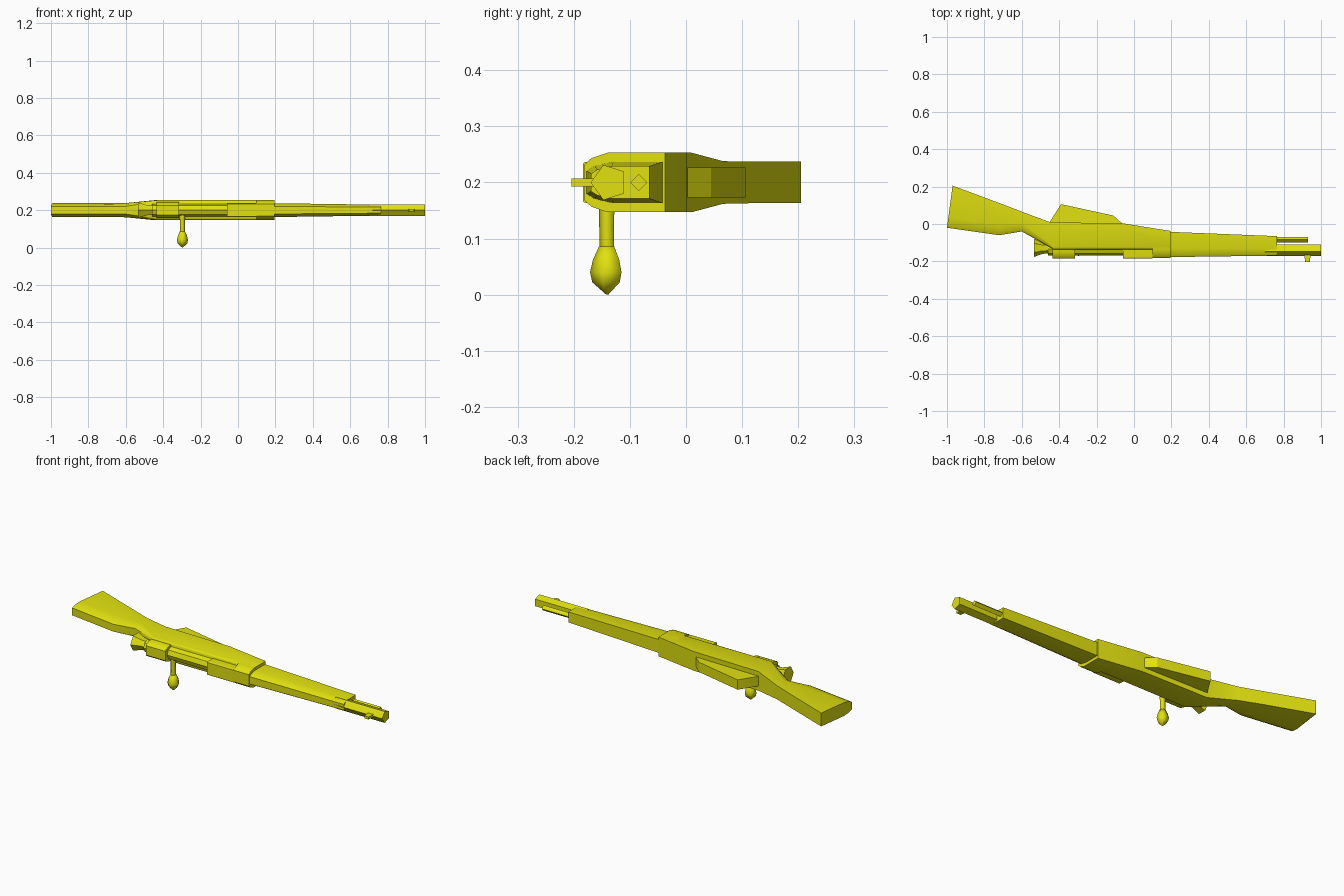
import bpy, bmesh, math

if "Cube" in bpy.data.objects:
    bpy.data.objects.remove(bpy.data.objects["Cube"])

ZC = 0.2   # height of the rifle's mid plane (it lies on its side, its top faces -y)
mat = bpy.data.materials.new("yellow")
mat.diffuse_color = (0.75, 0.75, 0.005, 1)
mat.use_nodes = True
mat.node_tree.nodes["Principled BSDF"].inputs["Base Color"].default_value = mat.diffuse_color


def loft(name, rings, angle=35):
    """Skin a list of equal-length point rings and cap both ends."""
    bm = bmesh.new()
    vs = [[bm.verts.new(p) for p in r] for r in rings]
    n = len(vs[0])
    for a, b in zip(vs, vs[1:]):
        for i in range(n):
            j = (i + 1) % n
            bm.faces.new((a[i], a[j], b[j], b[i]))
    bm.faces.new(vs[0])
    bm.faces.new(vs[-1][::-1])
    bmesh.ops.recalc_face_normals(bm, faces=bm.faces)
    me = bpy.data.meshes.new(name)
    bm.to_mesh(me)
    bm.free()
    me.materials.append(mat)
    ob = bpy.data.objects.new(name, me)
    bpy.context.collection.objects.link(ob)
    bpy.context.view_layer.objects.active = ob
    ob.select_set(True)
    bpy.ops.object.shade_smooth_by_angle(angle=math.radians(angle))
    ob.select_set(False)
    return ob


def section(xt, yt, xb, yb, w, ch=0.3, tw=0.55):
    """Flat-bottomed section with a chamfered top; (xt,yt) top, (xb,yb) bottom."""
    half = [(0, w), (1 - ch, w), (1 - ch * 0.3, w * (tw + 1) / 2 * 1.02), (1, w * tw)]
    pts = half + [(t, -z) for t, z in reversed(half)]
    return [(xb + (xt - xb) * t, yb + (yt - yb) * t, ZC + z) for t, z in pts]


def tube(name, stations, sides, yc, angle=35):
    """Round part along x from (x, radius) stations, one corner toward -y."""
    return loft(name, [[(x, yc - r * math.cos(2 * math.pi * i / sides),
                         ZC + r * math.sin(2 * math.pi * i / sides))
                        for i in range(sides)] for x, r in stations], angle)


def extrude(name, outline, w):
    """Side profile in x-y, given a half width in z."""
    return loft(name, [[(x, y, ZC + s * w) for x, y in outline] for s in (-1, 1)], 20)


# Stock: butt, wrist, receiver bed
loft("stock", [
    section(-1.0, -0.02, -0.97, 0.205, 0.037, 0.25),
    section(-0.72, -0.06, -0.72, 0.112, 0.037, 0.35),
    section(-0.60, -0.04, -0.60, 0.066, 0.038, 0.4),
    section(-0.43, -0.135, -0.45, 0.01, 0.053, 0.08, 0.85),
    section(-0.05, -0.135, -0.05, 0.002, 0.053, 0.08, 0.85),
    section(0.10, -0.135, 0.10, -0.022, 0.053, 0.08, 0.85),
    section(0.195, -0.135, 0.195, -0.037, 0.053, 0.08, 0.85),
], 40)

# Receiver ring at the front of the stock, and the long fore-end
loft("receiver_ring", [section(x, -0.181, x, -0.06, 0.053, 0.34, 0.6) for x in (0.10, 0.195)])
loft("fore_end", [
    section(0.19, -0.177, 0.19, -0.042, 0.037, 0.35),
    section(0.765, -0.169, 0.765, -0.065, 0.029, 0.35),
])

# Barrel, cleaning rod, front sight
tube("barrel", [(0.70, 0.033), (1.0, 0.033)], 5, -0.137)
tube("cleaning_rod", [(0.70, 0.015), (0.93, 0.015)], 4, -0.084)
extrude("front_sight", [(0.91, -0.155), (0.945, -0.155), (0.94, -0.204), (0.915, -0.204)], 0.007)

# Magazine
extrude("magazine", [(-0.46, -0.02), (-0.45, 0.012), (-0.39, 0.106),
                     (-0.11, 0.045), (-0.06, 0.0), (-0.06, -0.02)], 0.027)

# Bolt body with receiver bridge and chamber block
tube("bolt_body", [(-0.46, 0.034), (0.0, 0.034)], 8, -0.135)
loft("receiver_bridge", [section(x, -0.184, x, -0.10, 0.043, 0.4, 0.6) for x in (-0.435, -0.315)])
loft("chamber_block", [section(x, -0.184, x, -0.10, 0.037, 0.12, 0.9) for x in (-0.06, 0.10)])

# Flared cocking piece
tube("cocking_piece", [(-0.535, 0.048), (-0.49, 0.032), (-0.43, 0.026)], 6, -0.128)

# Bolt handle stem and knob, hanging down along z
loft("bolt_handle", [[(-0.297 + r * math.sin(2 * math.pi * i / 5),
                       -0.14 - r * math.cos(2 * math.pi * i / 5), z) for i in range(5)]
                     for z, r in ((0.2, 0.016), (0.086, 0.014))], 80)
loft("handle_knob", [[(-0.297 + r * math.sin(2 * math.pi * i / 5),
                       -0.14 - r * math.cos(2 * math.pi * i / 5), z) for i in range(5)]
                     for z, r in ((0.086, 0.015), (0.062, 0.026), (0.04, 0.031),
                                  (0.022, 0.027), (0.0, 0.002))], 80)
